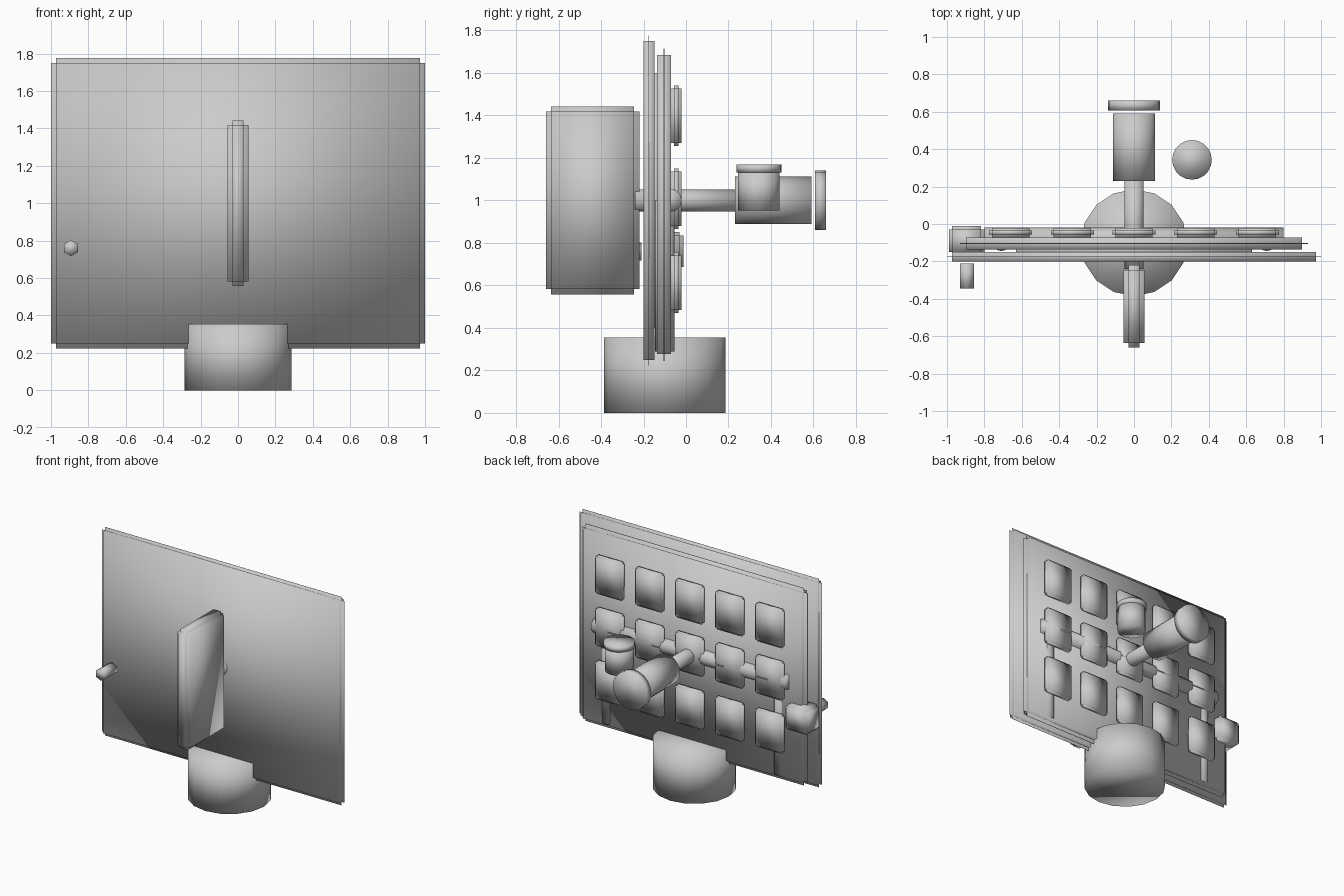
import bpy, bmesh, math
from mathutils import Matrix, Vector

if "Cube" in bpy.data.objects:
    bpy.data.objects.remove(bpy.data.objects["Cube"])


def finish(name, bm):
    mesh = bpy.data.meshes.new(name)
    bm.to_mesh(mesh)
    bm.free()
    mesh.polygons.foreach_set("use_smooth", [True] * len(mesh.polygons))
    obj = bpy.data.objects.new(name, mesh)
    bpy.context.collection.objects.link(obj)
    return obj


def stepped_box(name, center, half, b):
    """Box with stepped edges: three crossing boxes, each full size along one axis."""
    bm = bmesh.new()
    for axis in range(3):
        size = [2 * (h if i == axis else max(h - b, 0.0005)) for i, h in enumerate(half)]
        m = Matrix.Translation(center) @ Matrix.Diagonal((*size, 1))
        bmesh.ops.create_cube(bm, size=1, matrix=m)
    return finish(name, bm)


def rod(name, a, b, r, sides=20):
    """Capped cylinder from point a to point b."""
    a, b = Vector(a), Vector(b)
    d = b - a
    rot = {0: Matrix.Rotation(math.pi / 2, 4, 'Y'),
           1: Matrix.Rotation(math.pi / 2, 4, 'X'),
           2: Matrix.Identity(4)}[max(range(3), key=lambda i: abs(d[i]))]
    bm = bmesh.new()
    bmesh.ops.create_cone(bm, cap_ends=True, segments=sides, radius1=r, radius2=r,
                          depth=d.length, matrix=Matrix.Translation((a + b) / 2) @ rot)
    return finish(name, bm)


# Pedestal
rod("base", (0, -0.1, 0), (0, -0.1, 0.355), 0.285, 16)

# Front panel, spacer and back panel
stepped_box("front_panel", (0, -0.175, 1.0), (1.0, 0.026, 0.777), 0.026)
stepped_box("panel_spacer", (0, -0.142, 1.0), (0.63, 0.012, 0.6), 0.003)
stepped_box("back_panel", (0, -0.104, 0.98), (0.93, 0.033, 0.735), 0.031)

# Grip fin at the front
stepped_box("front_fin", (0, -0.44, 1.0), (0.055, 0.22, 0.443), 0.025)

# Grid of raised tiles on the back
for row, z in enumerate((0.612, 1.008, 1.398)):
    for col in range(5):
        stepped_box(f"tile_{row}_{col}", (0.33 * (col - 2), -0.046, z),
                    (0.115, 0.025, 0.143), 0.015)

# Frame rods on the back panel
rod("cross_rod", (-0.8, -0.075, 1.0), (0.8, -0.075, 1.0), 0.055, 12)
for side, x in (("left", -0.71), ("right", 0.71)):
    rod(f"upright_{side}", (x, -0.1, 0.29), (x, -0.1, 1.0), 0.045, 12)

# Central shaft with rear housing and end cap
rod("shaft", (0, -0.24, 1.0), (0, 0.24, 1.0), 0.052)
rod("rear_housing", (0, 0.23, 1.0), (0, 0.59, 1.0), 0.112)
rod("rear_cap", (0, 0.608, 1.0), (0, 0.66, 1.0), 0.14)

# Side canister with lid
rod("canister", (0.31, 0.343, 0.953), (0.31, 0.343, 1.14), 0.098)
rod("canister_lid", (0.31, 0.343, 1.132), (0.31, 0.343, 1.168), 0.106)

# Latch block and hexagonal front handle
stepped_box("latch_block", (-0.895, -0.09, 0.76), (0.095, 0.078, 0.092), 0.018)
rod("latch_handle", (-0.893, -0.345, 0.76), (-0.893, -0.21, 0.76), 0.043, 6)
